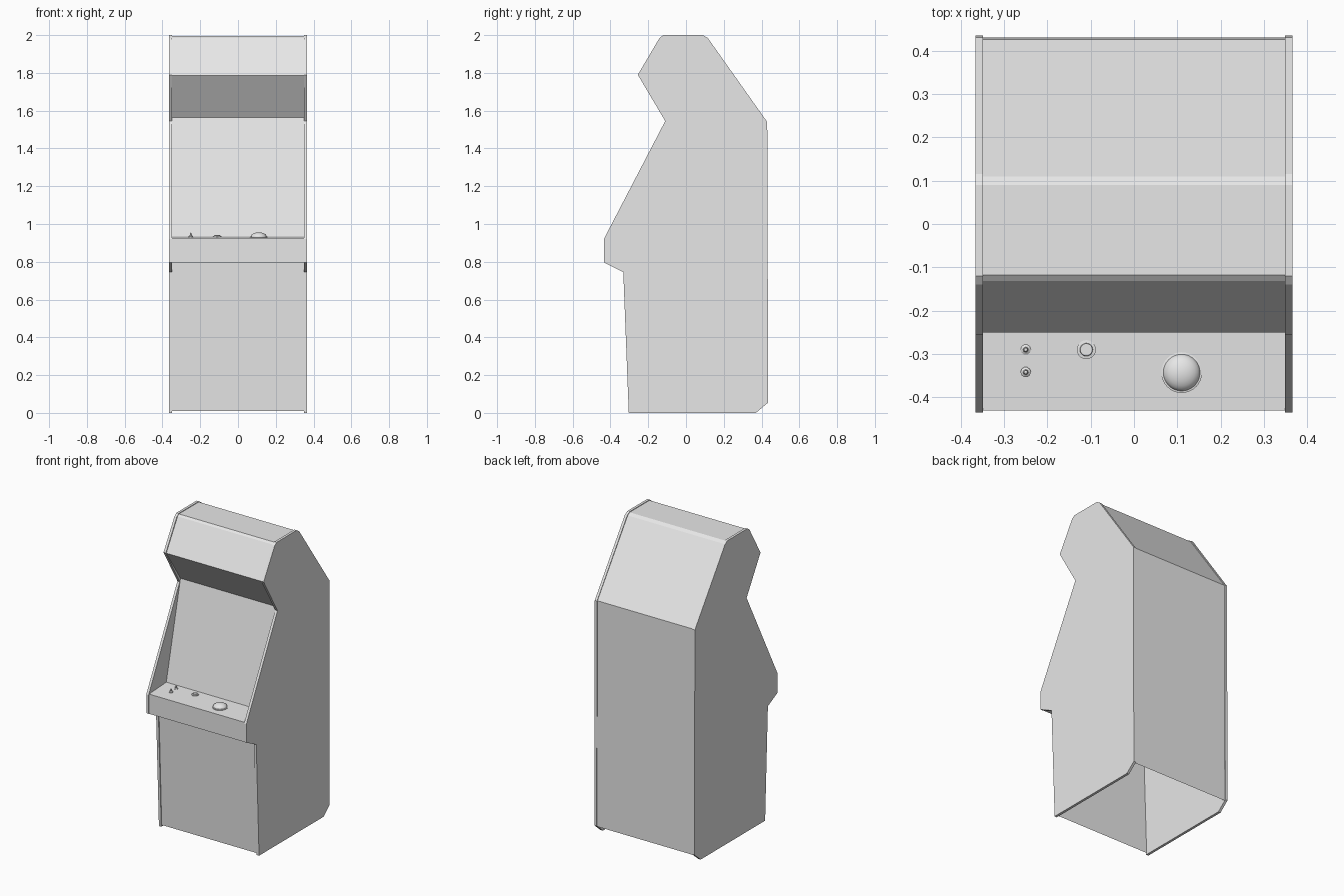
import bpy, bmesh, math

if "Cube" in bpy.data.objects:
    bpy.data.objects.remove(bpy.data.objects["Cube"])

grey = bpy.data.materials.new("light grey")
grey.diffuse_color = (0.8, 0.8, 0.8, 1)
grey.use_nodes = True
grey.node_tree.nodes["Principled BSDF"].inputs["Base Color"].default_value = grey.diffuse_color


def finish(name, bm, smooth=False):
    me = bpy.data.meshes.new(name)
    bm.to_mesh(me)
    bm.free()
    me.materials.append(grey)
    ob = bpy.data.objects.new(name, me)
    bpy.context.collection.objects.link(ob)
    if smooth:
        for p in me.polygons:
            p.use_smooth = True
    return ob


def slab(name, profile, x0, x1):
    """Side profile (y, z) extruded from x0 to x1."""
    bm = bmesh.new()
    face = bm.faces.new([bm.verts.new((x0, y, z)) for y, z in profile])
    ext = bmesh.ops.extrude_face_region(bm, geom=[face])
    for v in ext["geom"]:
        if isinstance(v, bmesh.types.BMVert):
            v.co.x = x1
    bmesh.ops.recalc_face_normals(bm, faces=bm.faces)
    return finish(name, bm)


def sheet(name, path, w=0.35):
    """Thin panel spanning the cabinet along a (y, z) path."""
    bm = bmesh.new()
    rows = [(bm.verts.new((-w, y, z)), bm.verts.new((w, y, z))) for y, z in path]
    for a, b in zip(rows, rows[1:]):
        bm.faces.new((a[0], a[1], b[1], b[0]))
    return finish(name, bm)


def turned(name, profile, x, y, z, n, smooth=True):
    """Lathe an (r, z) profile around a vertical axis, last point on the axis."""
    bm = bmesh.new()
    rings = []
    for r, h in profile[:-1]:
        rings.append([bm.verts.new((x + r * math.cos(2 * math.pi * i / n),
                                    y + r * math.sin(2 * math.pi * i / n), z + h))
                      for i in range(n)])
    tip = bm.verts.new((x, y, z + profile[-1][1]))
    for i in range(n):
        j = (i + 1) % n
        for a, b in zip(rings, rings[1:]):
            bm.faces.new((a[i], a[j], b[j], b[i]))
        bm.faces.new((rings[-1][i], rings[-1][j], tip))
    return finish(name, bm, smooth)


# Side boards
side = [(-0.303, 0), (0.37, 0), (0.435, 0.055), (0.43, 1.54), (0.115, 1.985),
        (0.09, 2.0), (-0.12, 2.0), (-0.14, 1.985), (-0.255, 1.79), (-0.11, 1.545),
        (-0.435, 0.92), (-0.435, 0.797), (-0.332, 0.745)]
slab("side_board_left", side, -0.366, -0.349)
slab("side_board_right", side, 0.349, 0.366)

# Panels between the side boards (bottom stays open)
sheet("lower_front_panel", [(-0.298, 0.01), (-0.327, 0.795)])
sheet("control_panel", [(-0.327, 0.795), (-0.43, 0.795), (-0.43, 0.925), (-0.25, 0.935)])
sheet("screen_panel", [(-0.25, 0.935), (-0.102, 1.565)])
sheet("marquee_underside", [(-0.102, 1.565), (-0.25, 1.787)])
sheet("marquee_front", [(-0.25, 1.787), (-0.132, 1.985), (-0.118, 1.996)])
sheet("top_panel", [(-0.118, 1.996), (0.09, 1.996), (0.11, 1.983)])
sheet("upper_back_panel", [(0.11, 1.983), (0.426, 1.54)])
sheet("back_panel", [(0.426, 1.54), (0.43, 0.05)])

# Trackball with its ring
turned("trackball_ring", [(0.047, -0.003), (0.047, 0.004), (0.042, 0.005), (0, 0.005)],
       0.11, -0.343, 0.929, 32, False)
dome = [(0.043 * math.cos(a), 0.025 * math.sin(a))
        for a in (math.pi / 2 * i / 6 for i in range(6))] + [(0, 0.025)]
turned("trackball", dome, 0.11, -0.343, 0.931, 32)

# Round button
turned("round_button", [(0.022, -0.003), (0.022, 0.005), (0.015, 0.006), (0.014, 0.011), (0, 0.011)],
       -0.11, -0.29, 0.932, 20, False)

# Two small pointed buttons
for i, y in enumerate((-0.29, -0.342)):
    turned(f"small_button_{i + 1}",
           [(0.012, -0.003), (0.012, 0.004), (0.006, 0.008), (0.004, 0.022), (0, 0.023)],
           -0.25, y, 0.931, 10, False)
